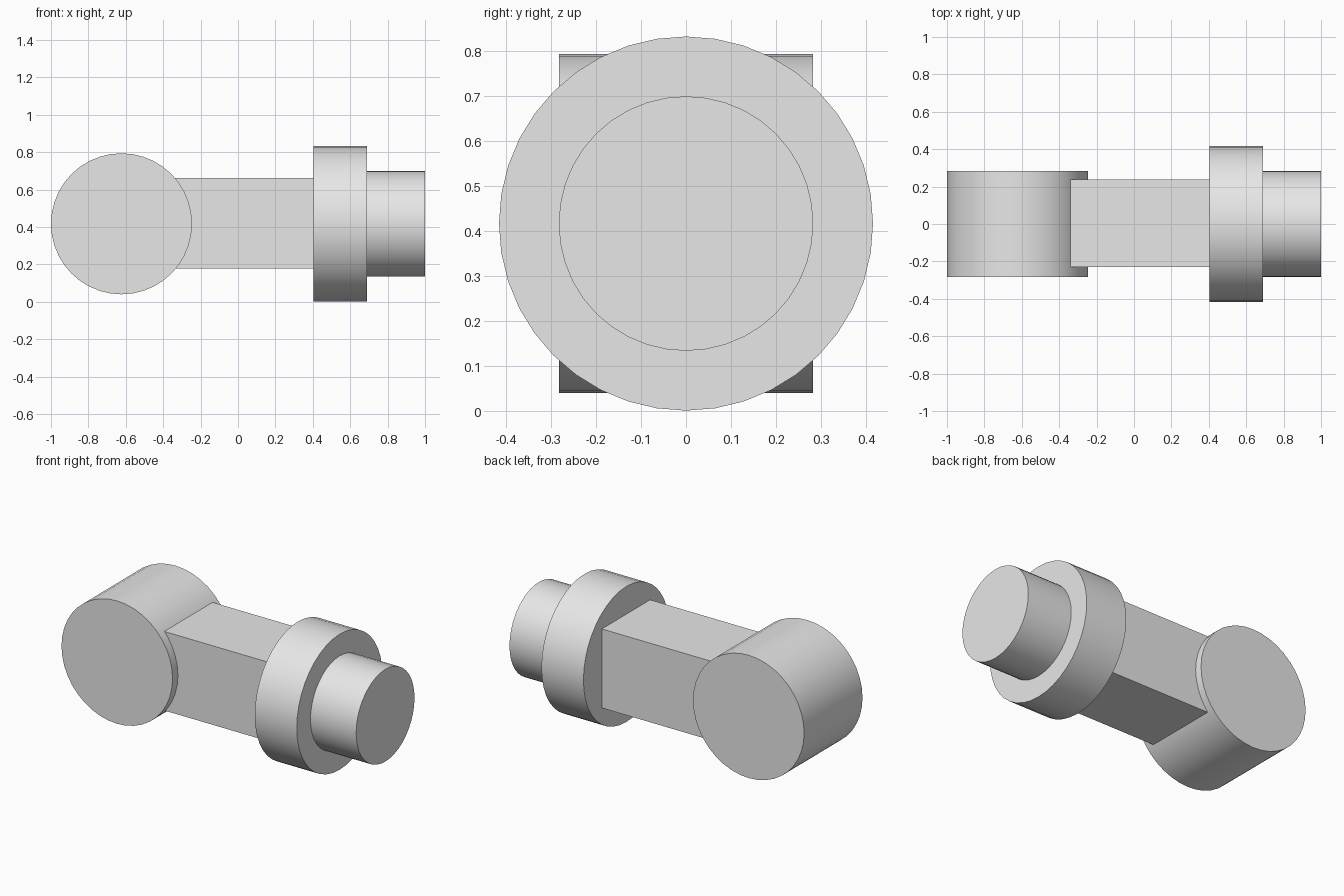
import bpy
from math import radians, pi

cube = bpy.data.objects.get("Cube")
if cube:
    bpy.data.objects.remove(cube, do_unlink=True)

AXIS_Z = 0.417  # height of the shared centre line

grey = bpy.data.materials.new("plain grey")
grey.use_nodes = True
grey.diffuse_color = (0.8, 0.8, 0.8, 1)
grey.node_tree.nodes["Principled BSDF"].inputs["Base Color"].default_value = (0.8, 0.8, 0.8, 1)


def finish(name):
    obj = bpy.context.object
    obj.name = name
    obj.data.materials.append(grey)
    bpy.ops.object.transform_apply(location=False, rotation=True, scale=True)
    return obj


def cylinder(name, radius, length, x, rotation):
    bpy.ops.mesh.primitive_cylinder_add(vertices=40, radius=radius, depth=length,
                                        location=(x, 0, AXIS_Z), rotation=rotation)
    obj = finish(name)
    bpy.ops.object.shade_smooth_by_angle(angle=radians(30))
    return obj


def along_x(name, radius, start, end):
    return cylinder(name, radius, end - start, (start + end) / 2, (0, pi / 2, 0))


# Cross cylinder at the end of the arm
cylinder("joint_barrel", 0.377, 0.566, -0.623, (pi / 2, 0, 0))

# Square arm, running into the barrel
arm_start, arm_end = -0.6, 0.405
bpy.ops.mesh.primitive_cube_add(size=1, location=((arm_start + arm_end) / 2, 0.003, 0.42))
bpy.context.object.scale = (arm_end - arm_start, 0.468, 0.485)
finish("square_arm")

# Wide collar and the narrower shaft stub
along_x("collar", 0.416, 0.405, 0.69)
along_x("shaft_stub", 0.283, 0.69, 1.0)
